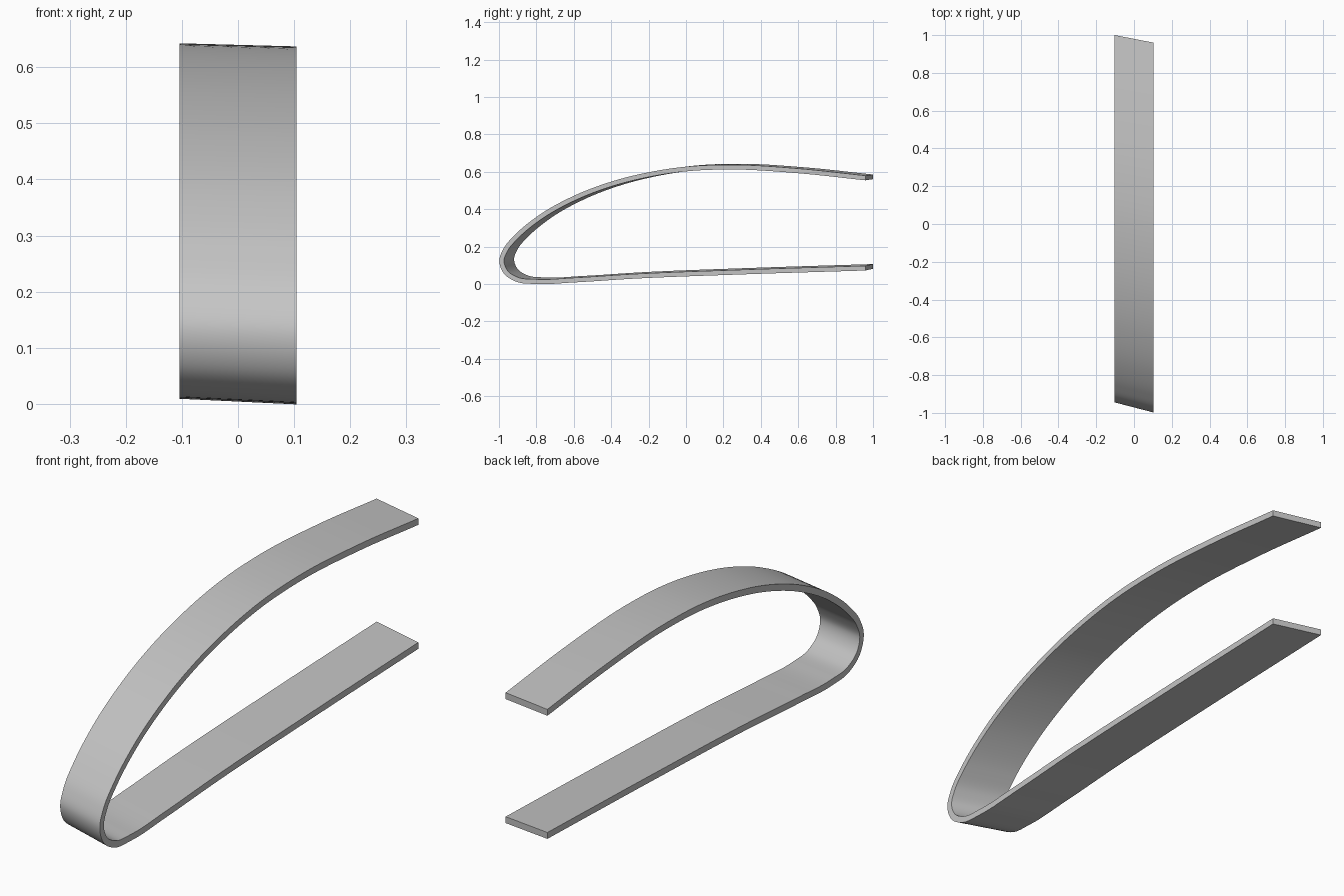
import bpy, bmesh
from mathutils import Vector
from mathutils.geometry import interpolate_bezier

cube = bpy.data.objects.get("Cube")
if cube:
    bpy.data.objects.remove(cube, do_unlink=True)

THICK = 0.025
HALF_WIDTH = 0.104

# Outer profile (y, z), from the upper tail round the nose to the lower tail
KEYS = [Vector(p) for p in (
    (0.96, 0.579), (0.6, 0.617), (0.22, 0.637), (0, 0.627), (-0.2, 0.597),
    (-0.4, 0.547), (-0.6, 0.471), (-0.8, 0.358), (-0.91, 0.267),
    (-0.975, 0.19), (-0.998, 0.125), (-0.974, 0.056), (-0.91, 0.013),
    (-0.8, 0), (-0.6, 0.008), (-0.3, 0.027), (0.3, 0.051), (0.96, 0.072))]


def tangent(points, i):
    """Slope at a point, weighted so uneven spacing stays smooth."""
    if i == 0 or i == len(points) - 1:
        a, b = (0, 1) if i == 0 else (i - 1, i)
        return (points[b] - points[a]).normalized()
    before, after = points[i] - points[i - 1], points[i + 1] - points[i]
    return (before / before.length_squared + after / after.length_squared).normalized()


def smooth_path(keys, steps=8):
    path = [keys[0]]
    for i in range(len(keys) - 1):
        a, b = keys[i], keys[i + 1]
        reach = (b - a).length / 3
        path += interpolate_bezier(a, a + tangent(keys, i) * reach,
                                   b - tangent(keys, i + 1) * reach, b, steps + 1)[1:]
    return [Vector(p[:2]) for p in path]


# Inner profile is the outer one moved inwards; the tails are cut upright
outer = smooth_path(KEYS)
inner = []
for i, p in enumerate(outer):
    t = tangent(outer, i)
    inner.append(p + Vector((-t.y, t.x)) * THICK)
for end in (0, -1):
    inner[end].x = outer[end].x


def near_side(p):
    return Vector((HALF_WIDTH, p.x, p.y))


def far_side(p):
    # The other edge is swept back, raised and slightly smaller
    return Vector((-HALF_WIDTH, p.x * 0.993 + 0.047, p.y * 0.993 + 0.01))


# Skin the strip with one four-cornered ring per path point
bm = bmesh.new()
rings = [[bm.verts.new(v) for v in (near_side(o), far_side(o), far_side(n), near_side(n))]
         for o, n in zip(outer, inner)]
for a, b in zip(rings, rings[1:]):
    for k in range(4):
        j = (k + 1) % 4
        bm.faces.new((a[k], a[j], b[j], b[k]))
bm.faces.new(rings[0])
bm.faces.new(rings[-1])
bmesh.ops.recalc_face_normals(bm, faces=bm.faces)
mesh = bpy.data.meshes.new("bent_strip")
bm.to_mesh(mesh)
bm.free()
strip = bpy.data.objects.new("bent_strip", mesh)
bpy.context.collection.objects.link(strip)

# Plain grey
grey = bpy.data.materials.new("plain_grey")
grey.use_nodes = True
colour = (0.55, 0.55, 0.55, 1)
grey.diffuse_color = colour
grey.node_tree.nodes["Principled BSDF"].inputs["Base Color"].default_value = colour
mesh.materials.append(grey)

bpy.context.view_layer.objects.active = strip
strip.select_set(True)
bpy.ops.object.shade_smooth_by_angle(angle=0.6)
